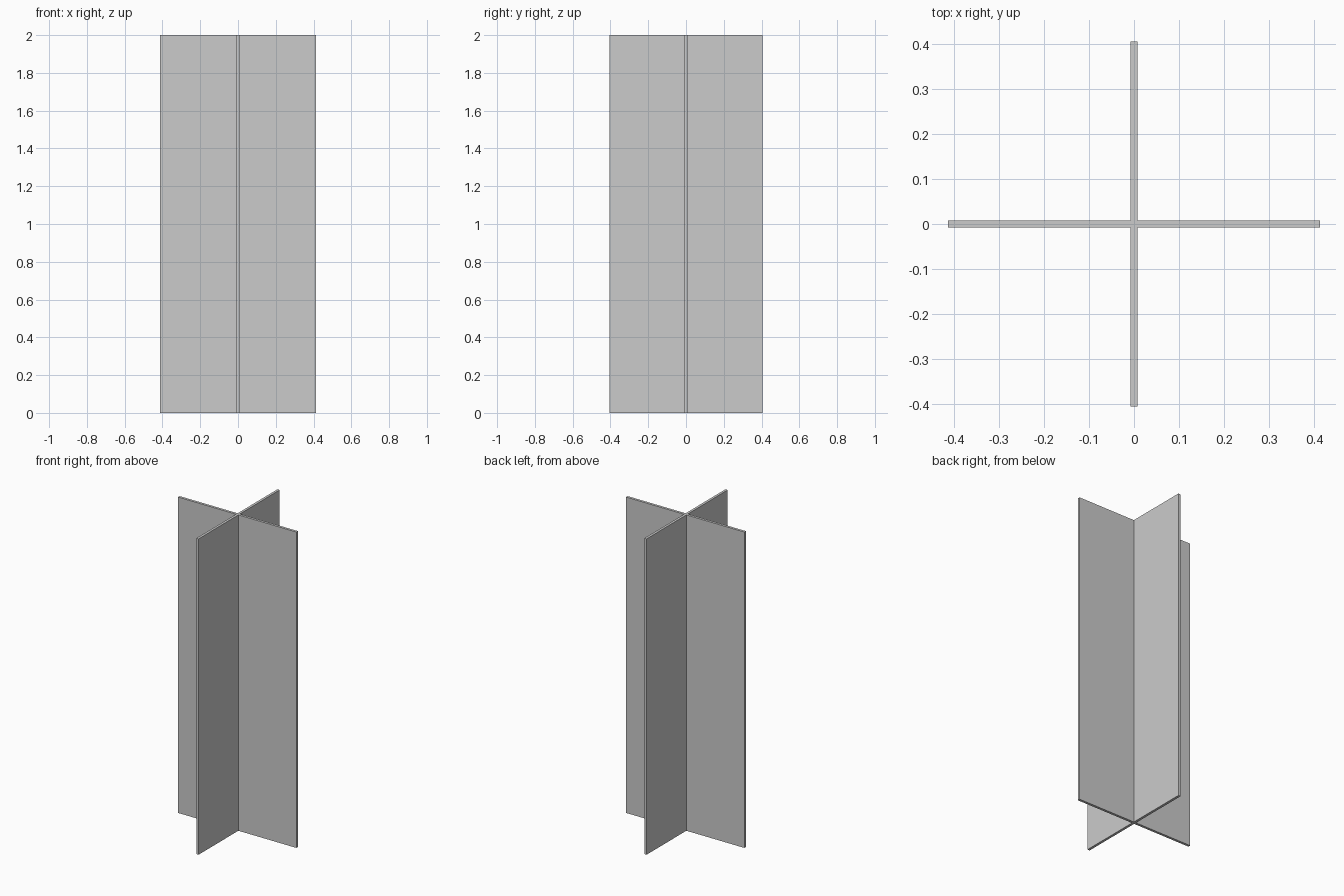
import bpy, bmesh

if "Cube" in bpy.data.objects:
    bpy.data.objects.remove(bpy.data.objects["Cube"])

HEIGHT = 2.0
HALF_X, HALF_Y = 0.414, 0.406   # half lengths of the crossing panels
T = 0.008                       # half thickness of the panels

# Plus-shaped outline, built one quadrant at a time by mirroring
quadrant = [(HALF_X, T), (T, T), (T, HALF_Y)]
outline = []
for sx, sy in ((1, 1), (-1, 1), (-1, -1), (1, -1)):
    pts = [(x * sx, y * sy) for x, y in quadrant]
    outline += pts if sx * sy > 0 else pts[::-1]

# Extrude the outline to full height
bm = bmesh.new()
base = bm.faces.new([bm.verts.new((x, y, 0)) for x, y in outline])
ext = bmesh.ops.extrude_face_region(bm, geom=[base], use_keep_orig=True)
top = [g for g in ext["geom"] if isinstance(g, bmesh.types.BMVert)]
bmesh.ops.translate(bm, verts=top, vec=(0, 0, HEIGHT))
bmesh.ops.recalc_face_normals(bm, faces=bm.faces)

mesh = bpy.data.meshes.new("crossed_panels")
bm.to_mesh(mesh)
bm.free()
bpy.context.collection.objects.link(bpy.data.objects.new("crossed_panels", mesh))
